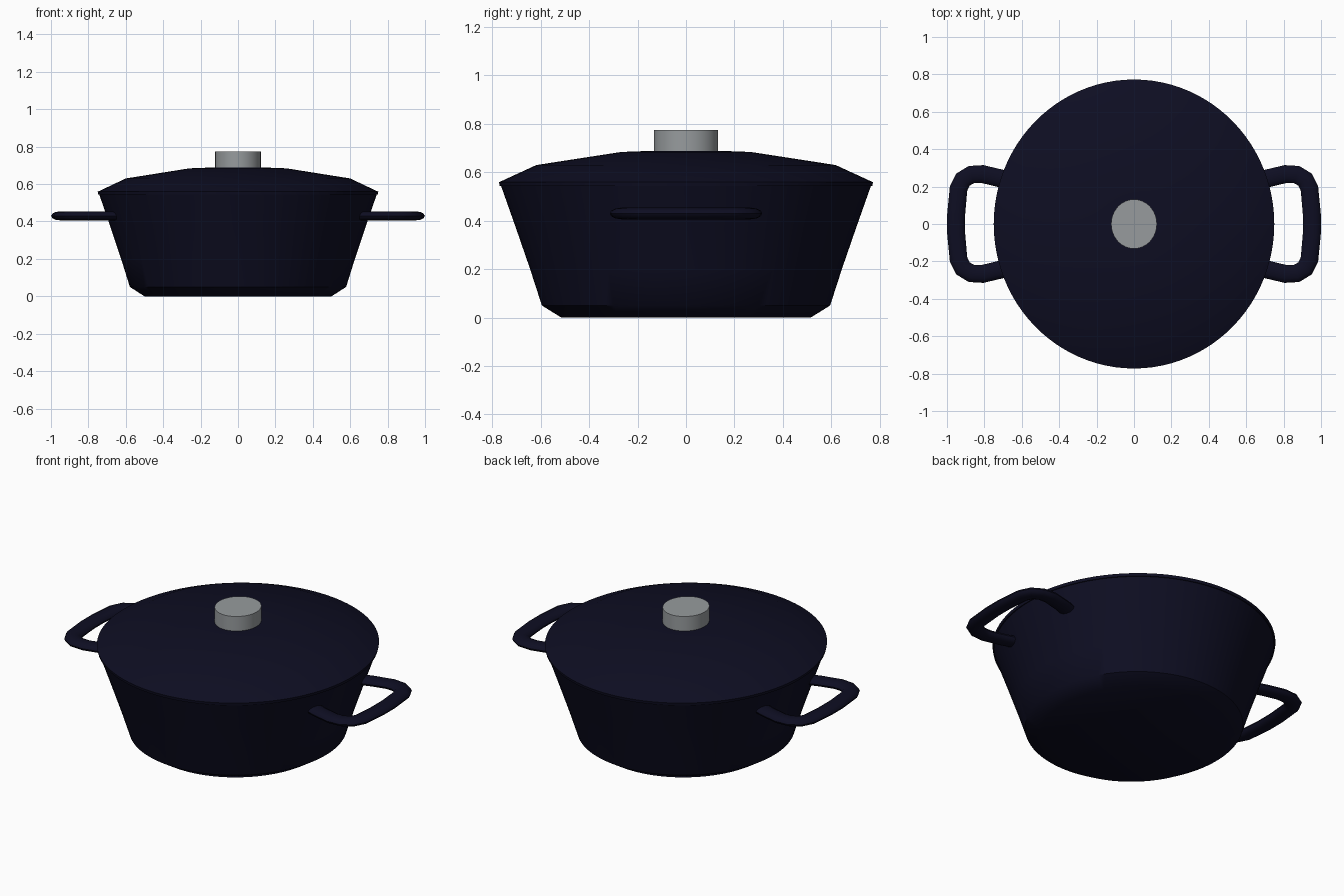
import bpy, bmesh, math
from mathutils import Vector

cube = bpy.data.objects.get("Cube")
if cube:
    bpy.data.objects.remove(cube, do_unlink=True)


def material(name, rgb, roughness):
    m = bpy.data.materials.new(name)
    m.diffuse_color = (*rgb, 1)
    m.use_nodes = True
    bsdf = m.node_tree.nodes["Principled BSDF"]
    bsdf.inputs["Base Color"].default_value = (*rgb, 1)
    bsdf.inputs["Roughness"].default_value = roughness
    return m


navy = material("navy enamel", (0.0042, 0.0042, 0.0160), 0.5)
steel = material("grey steel", (0.31, 0.33, 0.34), 0.5)


def loft(name, rings, mat, angle):
    """Skin a list of closed rings, cap both ends, and smooth by angle."""
    bm = bmesh.new()
    loops = [[bm.verts.new(p) for p in ring] for ring in rings]
    for a, b in zip(loops, loops[1:]):
        n = len(a)
        for i in range(n):
            j = (i + 1) % n
            bm.faces.new((a[i], a[j], b[j], b[i]))
    bm.faces.new(loops[0])
    bm.faces.new(loops[-1])
    bmesh.ops.recalc_face_normals(bm, faces=bm.faces)
    me = bpy.data.meshes.new(name)
    bm.to_mesh(me)
    bm.free()
    me.materials.append(mat)
    ob = bpy.data.objects.new(name, me)
    bpy.context.collection.objects.link(ob)
    bpy.ops.object.select_all(action='DESELECT')
    ob.select_set(True)
    bpy.context.view_layer.objects.active = ob
    bpy.ops.object.shade_smooth_by_angle(angle=math.radians(angle))
    return ob


def turned(name, profile, stretch, mat, angle, sides=96):
    """Oval turned part from (x radius, z) points."""
    turns = [math.tau * i / sides for i in range(sides)]
    rings = [[(r * math.cos(t), r * stretch * math.sin(t), z) for t in turns]
             for r, z in profile]
    return loft(name, rings, mat, angle)


# Pot body, with a chamfered base and slightly bowed flaring wall
turned("pot_body", [(0.50, 0.0), (0.578, 0.05), (0.625, 0.20),
                    (0.682, 0.37), (0.742, 0.545)], 1.03, navy, 40)

# Shallow domed lid resting on the rim
turned("lid", [(0.747, 0.543), (0.75, 0.559), (0.60, 0.63),
               (0.26, 0.684), (0.13, 0.689)], 1.03, navy, 40)

# Lid knob
turned("lid_knob", [(0.122, 0.68), (0.122, 0.775)], 1.08, steel, 30, 64)

# Loop handles: an oval section swept along a rounded bracket path
half = [(0.62, 0.213), (0.71, 0.243), (0.81, 0.267), (0.87, 0.264),
        (0.915, 0.237), (0.938, 0.19), (0.951, 0.05)]
path = [Vector(p) for p in half] + [Vector((x, -y)) for x, y in reversed(half)]


def handle(name, side, sides=12, wide=0.048, tall=0.024, height=0.43):
    rings = []
    for i, p in enumerate(path):
        a = (p - path[max(i - 1, 0)]).normalized()
        b = (path[min(i + 1, len(path) - 1)] - p).normalized()
        d = (a + b).normalized()
        n = Vector((-d.y, d.x))
        ring = []
        for k in range(sides):
            t = math.tau * k / sides
            q = p + n * wide * math.cos(t)
            ring.append((side * q.x, q.y, height + tall * math.sin(t)))
        rings.append(ring)
    loft(name, rings, navy, 50)


handle("left_handle", 1)
handle("right_handle", -1)
